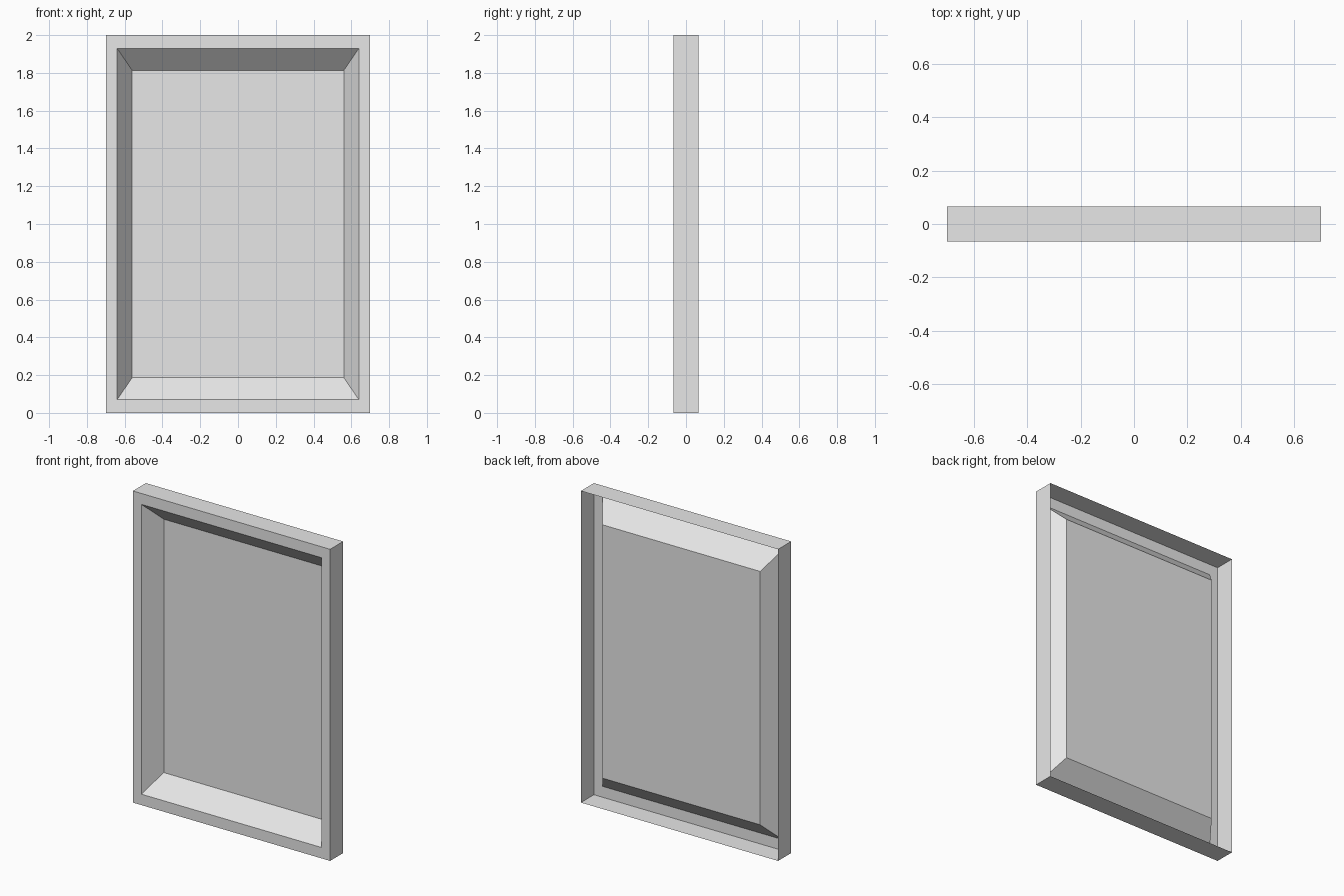
import bpy
import bmesh

# Remove the default cube
cube = bpy.data.objects.get("Cube")
if cube:
    bpy.data.objects.remove(cube, do_unlink=True)

# Single light grey material
GREY = (0.8, 0.8, 0.8, 1.0)
grey = bpy.data.materials.new("light_grey")
grey.use_nodes = True
grey.diffuse_color = GREY
grey.node_tree.nodes["Principled BSDF"].inputs["Base Color"].default_value = GREY

CENTRE_Z = 1.0
FRONT, BACK, RECESS = -0.066, 0.066, 0.047

# Rectangles as (half width, half height, depth position)
BACK_EDGE = (0.70, 1.0, BACK)
FRONT_EDGE = (0.70, 1.0, FRONT)
RIM_EDGE = (0.64, 0.93, FRONT)
PANEL_EDGE = (0.56, 0.813, RECESS)


def add_ring(bm, half_w, half_h, y):
    """Four corners, counter-clockwise as seen from the front."""
    corners = ((-1, -1), (1, -1), (1, 1), (-1, 1))
    return [bm.verts.new((sx * half_w, y, CENTRE_Z + sz * half_h)) for sx, sz in corners]


def build_part(name, rectangles, fill_last=False):
    """Join successive rectangles with faces, leaving the back open."""
    bm = bmesh.new()
    rings = [add_ring(bm, *rect) for rect in rectangles]
    for outer, inner in zip(rings, rings[1:]):
        for i in range(4):
            j = (i + 1) % 4
            bm.faces.new((outer[i], outer[j], inner[j], inner[i]))
    if fill_last:
        bm.faces.new(rings[-1])
    mesh = bpy.data.meshes.new(name)
    bm.to_mesh(mesh)
    bm.free()
    mesh.materials.append(grey)
    obj = bpy.data.objects.new(name, mesh)
    bpy.context.collection.objects.link(obj)
    return obj


# Outer sides with the flat front rim
build_part("outer_frame", [BACK_EDGE, FRONT_EDGE, RIM_EDGE])
# Sloped reveal running back from the rim
build_part("sloped_reveal", [RIM_EDGE, PANEL_EDGE])
# Flat recessed panel
build_part("recessed_panel", [PANEL_EDGE], fill_last=True)
